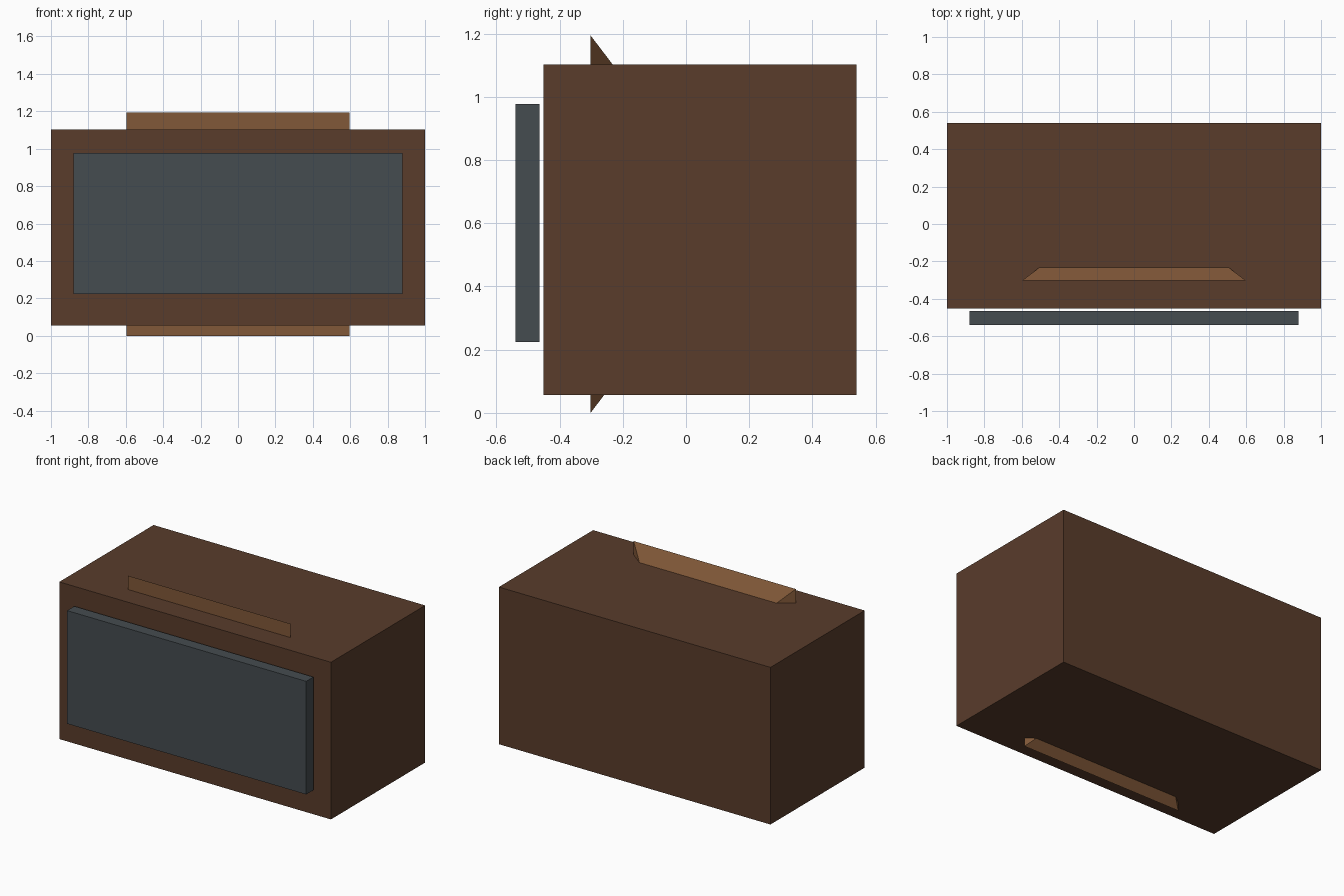
import bpy, math

if "Cube" in bpy.data.objects:
    bpy.data.objects.remove(bpy.data.objects["Cube"])


def material(name, rgb):
    m = bpy.data.materials.new(name)
    m.diffuse_color = (*rgb, 1)
    m.use_nodes = True
    m.node_tree.nodes["Principled BSDF"].inputs["Base Color"].default_value = m.diffuse_color
    return m


def box(name, lo, hi, mat):
    centre = [(a + b) / 2 for a, b in zip(lo, hi)]
    bpy.ops.mesh.primitive_cube_add(size=1, location=centre)
    ob = bpy.context.object
    ob.name = name
    ob.scale = [b - a for a, b in zip(lo, hi)]
    bpy.ops.object.transform_apply(location=False, rotation=False, scale=True)
    ob.data.materials.append(mat)
    return ob


dark_wood = material("dark_wood", (0.10, 0.045, 0.024))
light_wood = material("light_wood", (0.22, 0.098, 0.04))
grille_grey = material("grille_grey", (0.06, 0.072, 0.08))

# Wooden cabinet and the panel standing just in front of it
box("cabinet", (-1, -0.451, 0.056), (1, 0.54, 1.102), dark_wood)
box("front_panel", (-0.88, -0.54, 0.224), (0.88, -0.464, 0.977), grille_grey)

# Square cone inside the cabinet: its wide rim pokes out at top and bottom
half, depth, rim_y = 0.597, 0.455, -0.302
bpy.ops.mesh.primitive_cone_add(vertices=4, radius1=half * math.sqrt(2), radius2=0, depth=depth)
cone = bpy.context.object
cone.name = "inner_cone"
cone.rotation_euler = (0, 0, math.radians(45))
bpy.ops.object.transform_apply(location=False, rotation=True, scale=False)
cone.rotation_euler = (math.radians(-90), 0, 0)
cone.location = (0, rim_y + depth / 2, half)
cone.data.materials.append(light_wood)
